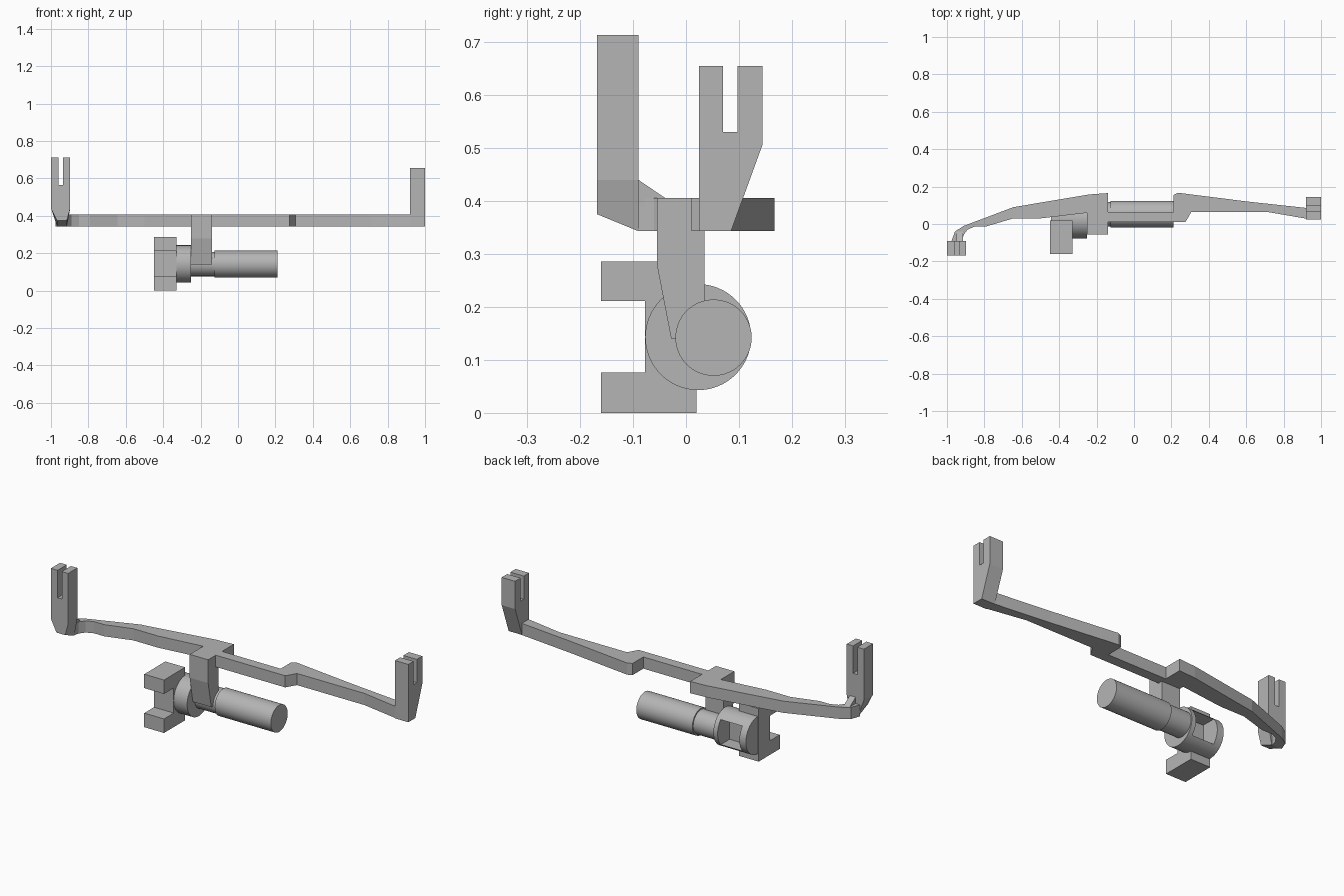
import bpy, bmesh, math
from mathutils import Vector

cube = bpy.data.objects.get("Cube")
if cube:
    bpy.data.objects.remove(cube, do_unlink=True)

grey = bpy.data.materials.new("plain grey")
grey.use_nodes = True
grey.diffuse_color = (0.46, 0.46, 0.46, 1)
grey.node_tree.nodes["Principled BSDF"].inputs["Base Color"].default_value = grey.diffuse_color


def finish(name, bm):
    bmesh.ops.recalc_face_normals(bm, faces=bm.faces)
    mesh = bpy.data.meshes.new(name)
    bm.to_mesh(mesh)
    bm.free()
    mesh.materials.append(grey)
    obj = bpy.data.objects.new(name, mesh)
    bpy.context.collection.objects.link(obj)
    return obj


def extrude(name, profile, axis, lo, hi, adjust=None):
    """Extrude a 2D outline between lo and hi along the axis."""
    bm = bmesh.new()
    i = "xyz".index(axis)
    verts = []
    for p in profile:
        co = list(p)
        co.insert(i, lo)
        verts.append(bm.verts.new(co))
    face = bm.faces.new(verts)
    new = bmesh.ops.extrude_face_region(bm, geom=[face])["geom"]
    shift = Vector((0, 0, 0))
    shift[i] = hi - lo
    bmesh.ops.translate(bm, vec=shift, verts=[v for v in new if isinstance(v, bmesh.types.BMVert)])
    if adjust:
        for v in bm.verts:
            adjust(v.co)
    return finish(name, bm)


def cylinder(name, x0, x1, y, z, r):
    ring = [(y + r * math.cos(a * math.tau / 64), z + r * math.sin(a * math.tau / 64)) for a in range(64)]
    return extrude(name, ring, "x", x0, x1)


def smooth(obj):
    bpy.ops.object.select_all(action='DESELECT')
    obj.select_set(True)
    bpy.context.view_layer.objects.active = obj
    bpy.ops.object.shade_smooth_by_angle(angle=math.radians(30))


BOTTOM, TOP = 0.343, 0.406

# Long bent bar, outlined from above: back edge, then front edge
back = [(-0.975, -0.09), (-0.957, -0.04), (-0.91, -0.01), (-0.645, 0.09), (-0.24, 0.158),
        (-0.14, 0.165), (-0.14, 0.064), (0.21, 0.064), (0.21, 0.155), (0.235, 0.167),
        (0.607, 0.12), (0.93, 0.085)]
front = [(0.93, 0.027), (0.71, 0.065), (0.307, 0.065), (0.275, 0.01), (-0.25, 0.01),
         (-0.25, 0.06), (-0.5, 0.03), (-0.645, 0.03), (-0.79, -0.013), (-0.85, -0.013),
         (-0.89, -0.03), (-0.912, -0.06), (-0.917, -0.09)]
extrude("long_bar", back + front, "z", BOTTOM, TOP)

# Right fork with a slot and a base that slopes up to the front
def slope_base(co):
    if co.z < 0.4 and co.y < -0.13:
        co.z = 0.375

right_fork = [(-1, 0.713), (-1, 0.44), (-0.967, BOTTOM), (-0.915, BOTTOM), (-0.897, 0.44),
              (-0.897, 0.713), (-0.935, 0.713), (-0.935, 0.565), (-0.96, 0.565), (-0.96, 0.713)]
extrude("right_fork", right_fork, "y", -0.168, -0.09, slope_base)
extrude("right_fork_gusset", [(-0.09, 0.44), (-0.09, 0.39), (-0.04, 0.39), (-0.04, TOP)],
        "x", -0.95, -0.915)

# Left fork
left_fork = [(0.025, 0.655), (0.025, BOTTOM), (0.085, BOTTOM), (0.144, 0.505), (0.144, 0.655),
             (0.097, 0.655), (0.097, 0.53), (0.07, 0.53), (0.07, 0.655)]
extrude("left_fork", left_fork, "x", 0.92, 1.0)

# Hanging arm that joins the bar to the shaft
arm = [(-0.055, TOP), (-0.055, 0.28), (-0.028, 0.14), (0.035, 0.14), (0.035, TOP)]
extrude("hanging_arm", arm, "x", -0.25, -0.14)

# Shaft and its narrower neck
smooth(cylinder("shaft", -0.125, 0.21, 0.052, 0.142, 0.072))
smooth(cylinder("shaft_neck", -0.26, -0.12, 0.052, 0.142, 0.065))

# Drum with a pocket open to the back
drum = cylinder("drum", -0.444, -0.25, 0.023, 0.143, 0.1)
cutter = extrude("pocket_cutter", [(0.021, 0.075), (0.2, 0.075), (0.2, 0.21), (0.021, 0.21)],
                 "x", -0.405, -0.275)
cutter.hide_render = True
cut = drum.modifiers.new("pocket", 'BOOLEAN')
cut.object = cutter
cut.operation = 'DIFFERENCE'
cut.solver = 'EXACT'
bpy.ops.object.select_all(action='DESELECT')
drum.select_set(True)
bpy.context.view_layer.objects.active = drum
bpy.ops.object.modifier_apply(modifier="pocket")
bpy.data.objects.remove(cutter, do_unlink=True)
smooth(drum)

# C-shaped jaw block
jaw = [(0.02, 0), (0.02, 0.286), (-0.16, 0.286), (-0.16, 0.211), (-0.077, 0.211),
       (-0.077, 0.076), (-0.16, 0.076), (-0.16, 0)]
extrude("jaw_block", jaw, "x", -0.448, -0.33)
